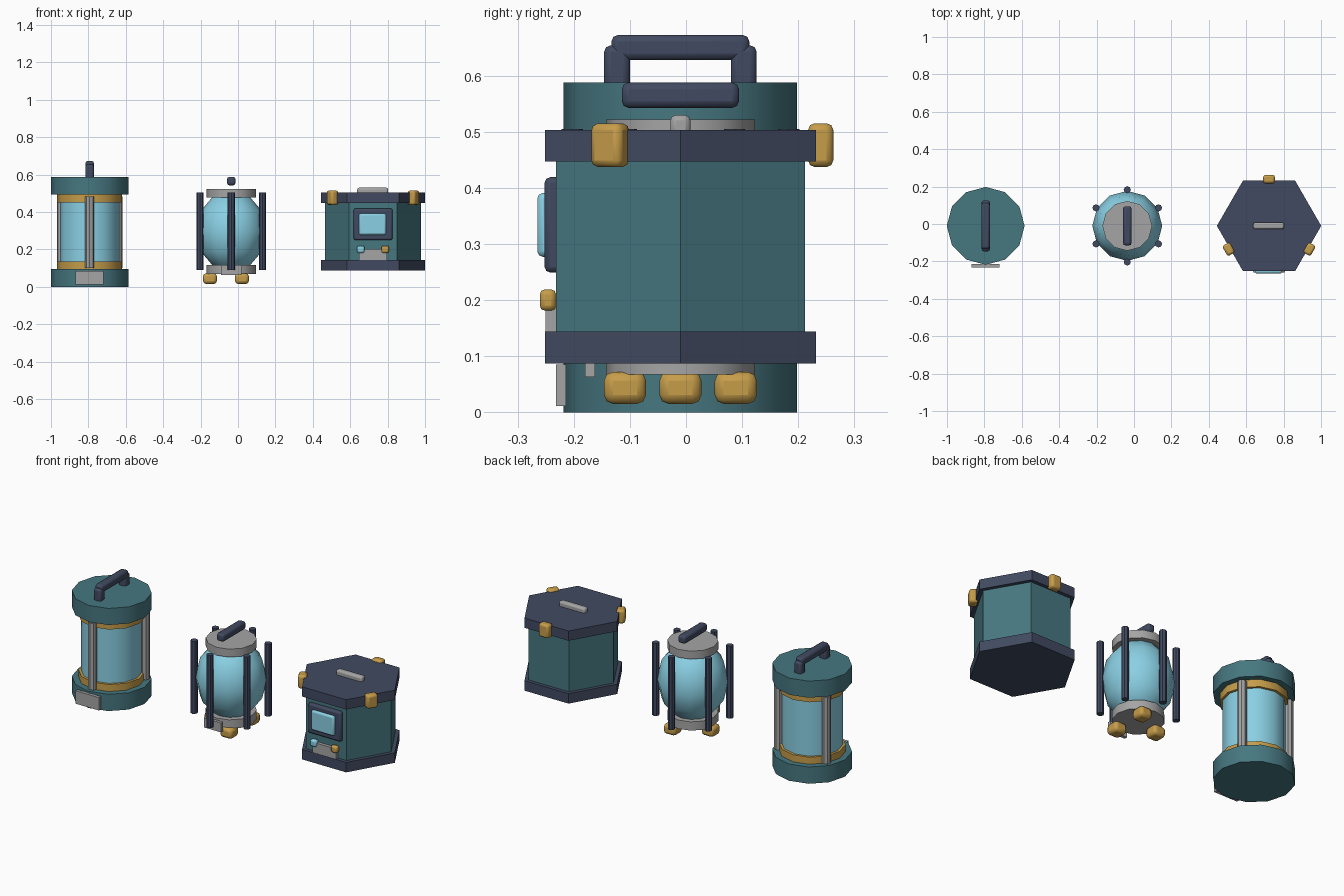
import bpy, math
from math import sin, cos, pi, radians

if "Cube" in bpy.data.objects:
    bpy.data.objects.remove(bpy.data.objects["Cube"])


def material(name, r, g, b):
    lin = [((c / 255 + 0.055) / 1.055) ** 2.4 for c in (r, g, b)]
    m = bpy.data.materials.new(name)
    m.diffuse_color = (*lin, 1)
    m.use_nodes = True
    m.node_tree.nodes["Principled BSDF"].inputs["Base Color"].default_value = m.diffuse_color
    return m


TEAL = material("teal", 70, 119, 128)
NAVY = material("navy", 65, 74, 97)
GOLD = material("gold", 198, 157, 74)
GLASS = material("pale_blue_glass", 138, 208, 228)
SILVER = material("silver", 165, 165, 165)
CY = -0.01  # shared depth centre of the three lanterns


def finish(name, mat, smooth=True):
    ob = bpy.context.object
    ob.name = ob.data.name = name
    ob.data.materials.append(mat)
    if smooth:
        bpy.ops.object.shade_smooth_by_angle(angle=radians(40))
    return ob


def prism(name, mat, x, y, z0, z1, r, sides=12):
    """Upright cylinder between two heights, with a corner on +x."""
    bpy.ops.mesh.primitive_cylinder_add(vertices=sides, radius=r, depth=z1 - z0,
                                        location=(x, y, (z0 + z1) / 2),
                                        rotation=(0, 0, pi / 2))
    return finish(name, mat, sides > 6)


def box(name, mat, centre, size, bevel=0.0, turn=0.0):
    """Box with optional rounded edges, turned about z."""
    bpy.ops.mesh.primitive_cube_add(size=1, location=centre)
    ob = bpy.context.object
    ob.scale = size
    bpy.ops.object.transform_apply(location=False, rotation=False, scale=True)
    ob.rotation_euler.z = turn
    finish(name, mat, bevel > 0)
    if bevel:
        mod = ob.modifiers.new("rounded_edges", 'BEVEL')
        mod.width = bevel
        mod.segments = 2
    return ob


def ring(x, radius, count, start):
    """Evenly spaced points around a lantern axis, with their angles."""
    for i in range(count):
        a = radians(start + 360 * i / count)
        yield i + 1, x + radius * cos(a), CY + radius * sin(a), a


# --- Tall lantern on the left ---
X = -0.793
prism("tall_base", TEAL, X, CY, 0, 0.096, 0.208)
prism("tall_top_cap", TEAL, X, CY, 0.493, 0.588, 0.208)
prism("tall_lower_band", GOLD, X, CY, 0.09, 0.136, 0.174)
prism("tall_upper_band", GOLD, X, CY, 0.451, 0.498, 0.174)
prism("tall_glass", GLASS, X, CY, 0.1, 0.49, 0.16)
for i, px, py, a in ring(X, 0.175, 3, -90):
    prism(f"tall_post_{i}", SILVER, px, py, 0.1, 0.483, 0.024, 8)
box("tall_front_plate", SILVER, (X, -0.223, 0.048), (0.15, 0.018, 0.074))
for side, dy in (("front", -0.113), ("back", 0.113)):
    box(f"tall_handle_{side}_upright", NAVY, (X, CY + dy, 0.604),
        (0.045, 0.046, 0.1), 0.012)
box("tall_handle_bar", NAVY, (X, CY, 0.65), (0.045, 0.246, 0.045), 0.012)

# --- Round lantern in the middle ---
X = -0.036
prism("round_lower_disc", SILVER, X, CY, 0.067, 0.117, 0.133)
prism("round_upper_disc", SILVER, X, CY, 0.476, 0.522, 0.133)
bpy.ops.mesh.primitive_uv_sphere_add(segments=12, ring_count=6, radius=1,
                                     location=(X, CY, 0.297))
bpy.context.object.scale = (0.187, 0.187, 0.22)
bpy.ops.object.transform_apply(location=False, rotation=False, scale=True)
globe = finish("round_glass_globe", GLASS, False)
globe.data.shade_smooth()
for i, px, py, a in ring(X, 0.193, 6, 30):
    prism(f"round_cage_bar_{i}", NAVY, px, py, 0.09, 0.505, 0.019, 8)
for i, px, py, a in ring(X, 0.114, 3, 60):
    box(f"round_foot_{i}", GOLD, (px, py, 0.0435), (0.074, 0.075, 0.057), 0.016)
box("round_front_plate", SILVER, (X, -0.171, 0.09), (0.11, 0.018, 0.054))
box("round_handle_bar", NAVY, (X, CY, 0.565), (0.045, 0.209, 0.045), 0.012)

# --- Six-sided lantern on the right ---
X = 0.722
prism("hex_body", TEAL, X, CY, 0.09, 0.49, 0.256, 6)
prism("hex_lower_trim", NAVY, X, CY, 0.087, 0.144, 0.279, 6)
prism("hex_upper_trim", NAVY, X, CY, 0.447, 0.503, 0.279, 6)
box("hex_top_grip", SILVER, (X - 0.002, CY, 0.508), (0.165, 0.036, 0.044), 0.01)
for i, px, py, a in ring(X, 0.25, 3, -30):
    box(f"hex_clip_{i}", GOLD, (px, py, 0.476), (0.045, 0.062, 0.078), 0.012, a)
box("hex_window_frame", NAVY, (X, -0.237, 0.334), (0.208, 0.03, 0.17), 0.01)
box("hex_window_glass", GLASS, (X - 0.003, -0.25, 0.334), (0.146, 0.03, 0.114), 0.01)
box("hex_front_plate", SILVER, (X, -0.241, 0.15), (0.15, 0.018, 0.106))
for name, mat, dx in (("blue", GLASS, -0.066), ("gold", GOLD, 0.065)):
    box(f"hex_{name}_button", mat, (X + dx, -0.246, 0.2), (0.039, 0.029, 0.038), 0.009)
